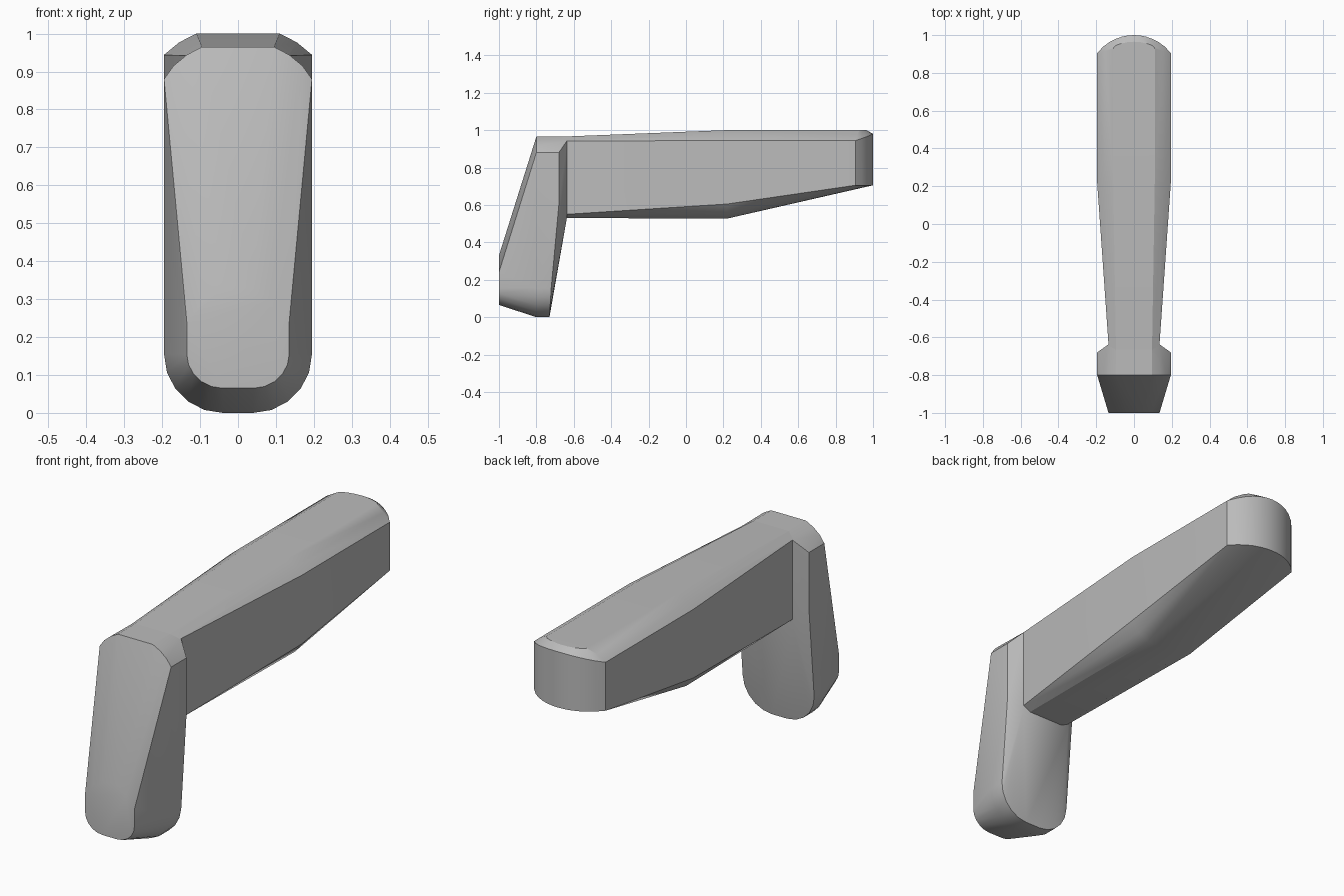
import bpy, bmesh, math

if "Cube" in bpy.data.objects:
    bpy.data.objects.remove(bpy.data.objects["Cube"])

grey = bpy.data.materials.new("plain grey")
grey.diffuse_color = (0.5, 0.5, 0.5, 1)
grey.use_nodes = True
grey.node_tree.nodes["Principled BSDF"].inputs["Base Color"].default_value = grey.diffuse_color


def arc(hw, flat, z_side, z_end, n=5):
    """Half of a rounded end: from the side (hw, z_side) to the flat (flat, z_end)."""
    pts = []
    for i in range(n + 1):
        a = math.pi / 2 * i / n
        pts.append((flat + (hw - flat) * math.cos(a),
                    z_side + (z_end - z_side) * math.sin(a)))
    return pts


def convex_part(name, half_points):
    """Mirror the points across x and wrap them in a convex skin."""
    bm = bmesh.new()
    for x, y, z in half_points:
        for s in (1, -1):
            bm.verts.new((s * x, y, z))
    bmesh.ops.remove_doubles(bm, verts=bm.verts, dist=0.0005)
    res = bmesh.ops.convex_hull(bm, input=bm.verts)
    loose = [v for v in bm.verts if not v.link_faces]
    bmesh.ops.delete(bm, geom=loose, context='VERTS')
    bmesh.ops.dissolve_limit(bm, angle_limit=math.radians(1),
                             verts=bm.verts, edges=bm.edges)
    bmesh.ops.recalc_face_normals(bm, faces=bm.faces)
    me = bpy.data.meshes.new(name)
    bm.to_mesh(me)
    bm.free()
    me.materials.append(grey)
    ob = bpy.data.objects.new(name, me)
    bpy.context.collection.objects.link(ob)
    bpy.ops.object.select_all(action='DESELECT')
    ob.select_set(True)
    bpy.context.view_layer.objects.active = ob
    bpy.ops.object.shade_smooth_by_angle(angle=math.radians(25))
    return ob


# Downward grip: small front pad, wide middle outline, chamfered back
leg = []
leg += [(x, -1.0, z) for x, z in arc(0.135, 0.04, 0.155, 0.065)]
leg += [(0.135, -1.0, 0.24), (0.09, -1.0, 0.295), (0.04, -1.0, 0.33)]
leg += [(x, -0.8, z) for x, z in arc(0.195, 0.04, 0.155, 0.0)]
top_curve = [(0.195, 0.88), (0.17, 0.915), (0.135, 0.944), (0.095, 0.965)]
leg += [(x, -0.8, z) for x, z in top_curve]
leg += [(x, -0.73 + 0.06 * z, z) for x, z in arc(0.195, 0.04, 0.155, 0.0)]
leg += [(0.195, -0.68, 0.6), (0.195, -0.68, 0.88)]
leg += [(0.135, -0.637, 0.53), (0.135, -0.637, 0.942), (0.095, -0.637, 0.965)]
convex_part("front_grip", leg)

# Long arm: narrow at the grip, wide from the middle, round far end
arm = []
for y, w in ((-0.69, 0.131), (-0.637, 0.135)):
    arm += [(w, y, 0.55), (0.095, y, 0.53), (w, y, 0.942), (0.095, y, 0.964)]
arm += [(0.195, 0.22, 0.605), (0.155, 0.22, 0.555), (0.10, 0.22, 0.527),
        (0.195, 0.22, 0.944), (0.155, 0.22, 0.977), (0.11, 0.22, 1.0)]
r = 0.248
for i in range(7):
    x = 0.195 * i / 6
    y = 1.0 - r + math.sqrt(r * r - x * x)
    t = i / 6
    arm.append((x, y, 0.705))
    arm.append((x, y, 0.98 - 0.036 * t * t))
    if x <= 0.11:
        arm.append((x, y - 0.035, 1.0))
arm += [(0.11, 0.93, 1.0), (0.155, 0.915, 0.977)]
convex_part("long_arm", arm)
